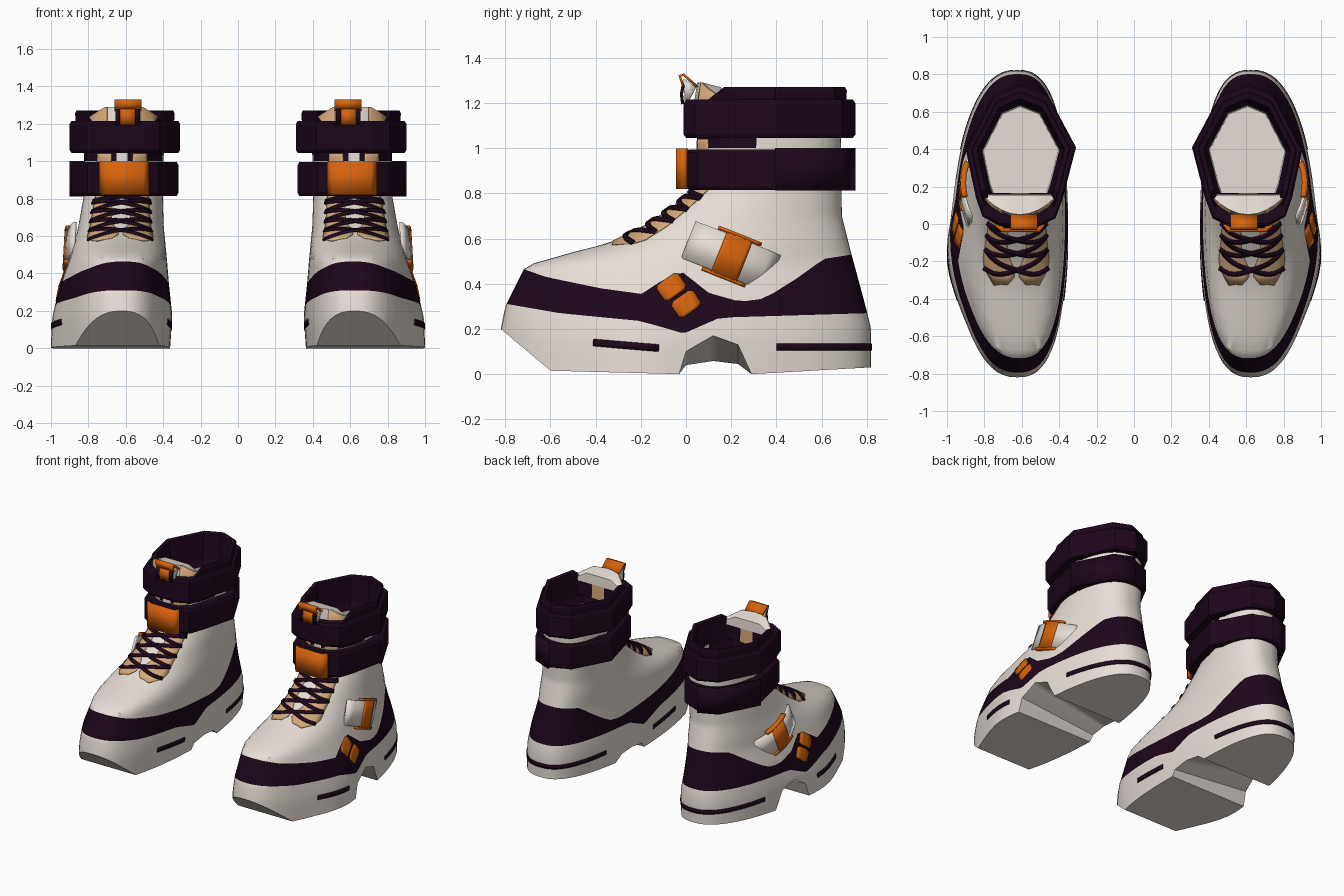
import bpy, bmesh
from math import sin, cos, acos, asin, pi, copysign, radians, exp
from mathutils import Vector

cube = bpy.data.objects.get("Cube")
if cube:
    bpy.data.objects.remove(cube)


def material(name, rgb):
    m = bpy.data.materials.new(name)
    m.use_nodes = True
    m.diffuse_color = (*rgb, 1)
    m.node_tree.nodes["Principled BSDF"].inputs["Base Color"].default_value = (*rgb, 1)
    return m


WHITE = material("warm white", (.80, .73, .67))
DARK = material("dark purple", (.012, .002, .011))
ORANGE = material("orange", (.68, .125, .004))
TAN = material("tan", (.66, .39, .19))


def lerp(table, v):
    if v <= table[0][0]:
        return table[0][1]
    for (a, p), (b, q) in zip(table, table[1:]):
        if v <= b:
            return p + (q - p) * (v - a) / (b - a)
    return table[-1][1]


def sheet(name, rows, mats, thick=0, rule=None, smooth=35):
    """Grid of points turned into a surface, mirrored to make the pair."""
    bm = bmesh.new()
    grid = [[bm.verts.new(p) for p in r] for r in rows]
    for i in range(len(rows) - 1):
        for j in range(len(rows[0]) - 1):
            f = bm.faces.new((grid[i][j], grid[i + 1][j], grid[i + 1][j + 1], grid[i][j + 1]))
            f.material_index = rule(f.calc_center_median(), i, j) if rule else 0
    bmesh.ops.remove_doubles(bm, verts=bm.verts, dist=.0004)
    bmesh.ops.recalc_face_normals(bm, faces=bm.faces)
    me = bpy.data.meshes.new(name)
    bm.to_mesh(me)
    bm.free()
    for m in mats:
        me.materials.append(m)
    me.polygons.foreach_set("use_smooth", [True] * len(me.polygons))
    me.set_sharp_from_angle(angle=radians(smooth))
    ob = bpy.data.objects.new(name, me)
    bpy.context.collection.objects.link(ob)
    if thick:
        s = ob.modifiers.new("thickness", "SOLIDIFY")
        s.thickness, s.offset = thick, 0
    mir = ob.modifiers.new("pair", "MIRROR")
    mir.use_mirror_merge = False


# Boot surface: egg-shaped rings stacked by height
LENGTH, POWER = .82, .8
FRONT = [(.2, -.82), (.3, -.8), (.48, -.71), (.54, -.5), (.58, -.34), (.65, -.19), (.74, -.06), (.82, .04), (1.1, .05)]
BACK = [(.2, .82), (.3, .795), (.54, .73), (.7, .69), (1.1, .685)]
HALF = [(0, .3), (.17, .308), (.33, .287), (.5, .255), (.65, .228), (.82, .21)]
CENTRE = [(0, .663), (.33, .655), (.5, .637), (.82, .62)]
SOLE = [(-.82, .2), (-.6, .015), (-.03, 0), (0, .1), (.12, .17), (.23, .13), (.29, 0), (.82, .03)]
SOLE_IN = SOLE[:3] + [(0, .04), (.12, .058), (.23, .045)] + SOLE[6:]
LOW = [(-.79, .31), (-.56, .27), (-.2, .235), (-.01, .18), (.15, .25), (.81, .27)]
HIGH = [(-.72, .465), (-.62, .43), (-.38, .38), (-.16, .35), (.24, .32), (.35, .335), (.5, .43), (.61, .51), (.74, .53)]
HIGH_OUT = HIGH[:4] + [(-.13, .4), (-.02, .455), (.1, .36)] + HIGH[4:]


def span(z):
    f, b = lerp(FRONT, z), lerp(BACK, z)
    return (f + b) / 2, (b - f) / 2


def P(t, z):
    mid, half = span(z)
    y = mid - half * cos(t)
    w = copysign(abs(sin(t)) ** POWER, sin(t)) * lerp(HALF, z)
    if w > 0:  # the ball of the foot flares outward
        w *= 1 + .16 * exp(-((y + .22) / .25) ** 2) * max(0, 1 - z / .55)
    return Vector((lerp(CENTRE, z) - .035 * (y / LENGTH) ** 2 + w, y, z))


def N(t, z):
    e = .01
    return (P(t + e, z) - P(t - e, z)).cross(P(t, z + e) - P(t, z - e)).normalized()


def outer(y, z):
    mid, half = span(z)
    return acos(max(-1, min(1, (mid - y) / half)))


def front(u):
    return copysign(asin(abs(u) ** (1 / POWER)), u)


def level(t, table):
    z = .3
    for _ in range(15):
        z = lerp(table, P(t, z).y)
    return z


def floor(t):
    return lerp(SOLE if t > 0 else SOLE_IN, -LENGTH * cos(t))


def steps(a, b, n):
    return [a + (b - a) * i / n for i in range(n)]


half_ts = sorted({round(pi * i / 36, 4) for i in range(36)} | {pi}
                 | {round(acos(-y / LENGTH), 4) for y, _ in SOLE[1:-1] + HIGH_OUT[4:7]})
columns = []
for t in [-t for t in reversed(half_ts)] + half_ts[1:]:
    zl, zh = level(t, LOW), level(t, HIGH_OUT if t > 0 else HIGH)
    zs = steps(floor(t), zl, 4) + steps(zl, zh, 3) + steps(zh, .82, 14) + [.82, .92, 1, 1.06, 1.1]
    columns.append([P(t, z) for z in zs])


def body_rule(c, i, j):
    return int(4 <= j < 7 or (c.z > 1 and .05 < c.y < .3))


sheet("boot_body", columns, [WHITE, DARK], rule=body_rule)
sheet("sole_bottom", [[P(t, floor(t)), P(-t, floor(-t))] for t in half_ts], [WHITE])


# Strips that follow the boot surface
def ribbon(name, path, width, mat, off=.002, thick=.004):
    pts = [P(t, z) + N(t, z) * off for t, z in path]
    rows = []
    for i, (t, z) in enumerate(path):
        d = pts[min(i + 1, len(pts) - 1)] - pts[max(i - 1, 0)]
        w = N(t, z).cross(d).normalized() * width / 2
        rows.append([pts[i] - w, pts[i] + w])
    sheet(name, rows, [mat], thick)


start = acos(-.4 / LENGTH)
ribbon("heel_stripe", [(start + (2 * pi - 2 * start) * i / 60, .12) for i in range(61)], .03, DARK)
for side, label in ((1, "outer"), (-1, "inner")):
    ribbon("toe_stripe_" + label, [(side * (1.047 + .0377 * i), .14 - .0025 * i) for i in range(11)], .032, DARK)


# Lace panels and crossed laces
def lace(name, z0, rise, side):
    us = [-.7 + 1.4 * i / 14 for i in range(15)]
    path = [(front(side * u), z0 + rise * (u + .7) / 1.4 - .05 * u * u) for u in us]
    ribbon(name, path, .024, DARK, .008, .01)


for side, label in ((1, "outer"), (-1, "inner")):
    rows = []
    for i in range(25):
        k = i / 24
        wide = lerp([(0, .5), (.05, .74), (.2, .7), (1, .62)], k)
        narrow = lerp([(0, .2), (.03, .05), (.09, .06), (.18, .22), (1, .27)], k)
        row = []
        for n in range(7):
            u = narrow + (wide - narrow) * n / 6
            low = .588 - .07 * u * u
            z, t = low + (1.04 - low) * k, front(side * u)
            row.append(P(t, z) + N(t, z) * .003)
        rows.append(row)
    sheet("lace_panel_" + label, rows, [TAN], .004)
    for k in range(4):
        lace(f"lace_{label}_{k + 1}", .6 + .05 * k, .05, side)
lace("lace_top", .805, 0, 1)


# Orange pads on the outer side
def pad(name, y, z):
    rows = []
    for b, a in ((-.042, .042), (-.03, .058), (.03, .058), (.042, .042)):
        row = []
        for k in (-1, -.33, .33, 1):
            yy, zz = y + .82 * a * k - .57 * b, z + .57 * a * k + .82 * b
            t = outer(yy, zz)
            row.append(P(t, zz) + N(t, zz) * .004)
        rows.append(row)
    sheet(name, rows, [ORANGE], .006)


pad("side_pad_upper", -.065, .385)
pad("side_pad_lower", .0, .31)

# Arched, upright side strap with its buckle
t = outer(.2, .52)
origin, normal = P(t, .52), N(t, .52)
normal.z *= .15
normal.normalize()
along = Vector((0, .93, -.37))
along = (along - normal * along.dot(normal)).normalized()
across = normal.cross(along)


def arch(name, a0, a1, b0, b1, lift, mat, thick):
    rows = []
    for i in range(9):
        a = a0 + (a1 - a0) * i / 8
        p = origin + along * a + normal * (lift - 1.4 * a * a)
        rows.append([p + across * b0, p + across * b1])
    sheet(name, rows, [mat], thick)


arch("side_strap", -.2, .2, -.088, .088, .035, WHITE, .016)
arch("buckle_plate", -.06, .06, -.095, .095, .042, ORANGE, .016)
for s in (-1, 1):
    arch("buckle_bar_" + ("top" if s > 0 else "bottom"), -.1, .1, s * .09, s * .106, .035, ORANGE, .03)

# Ankle straps and padded collar, all from one faceted outline
OUTLINE = [(.42, .03), (.38, .14), (.31, .41), (.46, .69), (.61, .75), (.75, .69), (.9, .4),
           (.845, .14), (.81, .04), (.72, -.01), (.5, -.01)]
MIDDLE = (.605, .37)


def loop(scale, z, dip=False):
    pts = [Vector((MIDDLE[0] + (x - MIDDLE[0]) * scale, MIDDLE[1] + (y - MIDDLE[1]) * scale,
                   min(z, 1.2) if dip and y < .1 else z)) for x, y in OUTLINE]
    return pts + pts[:1]


def band(name, z0, z1, scale):
    profile = [(.78, z0), (.97, z0), (1, z0 + .015), (1, z1 - .015), (.97, z1), (.78, z1), (.78, z0)]
    sheet(name, [loop(scale * s, z) for s, z in profile], [DARK], smooth=10)


band("lower_ankle_strap", .815, .995, .97)
band("upper_ankle_strap", 1.045, 1.215, 1)
sheet("lower_strap_flap", [loop(.975, z)[4:7] for z in (.812, 1)], [DARK], .02)
collar = [(.88, 1.1), (.9, 1.255), (.88, 1.27), (.79, 1.265), (.75, 1.08), (.7, 1.03), (.68, .8), (0, .8)]
sheet("collar_and_lining", [loop(s, z, True) for s, z in collar], [DARK, WHITE],
      rule=lambda c, i, j: int(i > 4), smooth=10)

# Front clasp plate
clasp = [(.485, .0), (.51, -.032), (.705, -.032), (.735, .0)]
sheet("front_clasp", [[(x, y, z) for z in (.82, .998)] for x, y in clasp], [ORANGE], .025, smooth=20)


# Padded tongue: curved front, sloping top, dark lining with a tan patch
def tongue_top(d):
    return lerp([(0, 1.29), (.1, 1.29), (.19, 1.235)], abs(d))


tongue = []
for d in (-.19, -.145, -.1, -.05, 0, .05, .1, .145, .19):
    y, top = .035 + 2.6 * d * d, tongue_top(d)
    tongue.append([(.61 + d, a, b) for a, b in
                   ((y, 1.06), (y, 1.2), (y + .015, top), (.155, top - .02), (.16, 1.2), (.165, 1.1))])
sheet("tongue", tongue, [WHITE, DARK, TAN],
      rule=lambda c, i, j: 0 if j < 4 else 2 if 3 <= i <= 4 else 1)
for s, label in ((-1, "inner"), (1, "outer")):
    rows = []
    for d in (.09, .1, .145, .19):
        y = .031 + 2.6 * d * d
        rows.append([(.61 + s * d, y, 1.1), (.61 + s * d, y, 1.2), (.61 + s * d, y + .014, tongue_top(d))])
    sheet("tongue_panel_" + label, rows, [TAN], .005)

# Pull tab: folded orange top, narrow stem between dark edges, pale lining
sheet("pull_tab", [[(x, y, z) for x in (.515, .66)] for y, z in
                   ((-.012, 1.275), (-.028, 1.32), (-.01, 1.325), (.05, 1.272))], [ORANGE], .012)
STEM = [(-.015, 1.195), (-.02, 1.24), (-.012, 1.28)]
sheet("pull_tab_stem", [[(x, y, z) for x in (.55, .63)] for y, z in STEM], [ORANGE], .014)
for x0, label in ((.525, "inner"), (.63, "outer")):
    sheet("pull_tab_edge_" + label, [[(x, y, z) for x in (x0, x0 + .025)] for y, z in STEM], [DARK], .014)
sheet("pull_tab_lining", [[(.588, -.005, 1.2), (.588, -.012, 1.31)], [(.588, .02, 1.22), (.588, .045, 1.27)]],
      [WHITE], .13)
